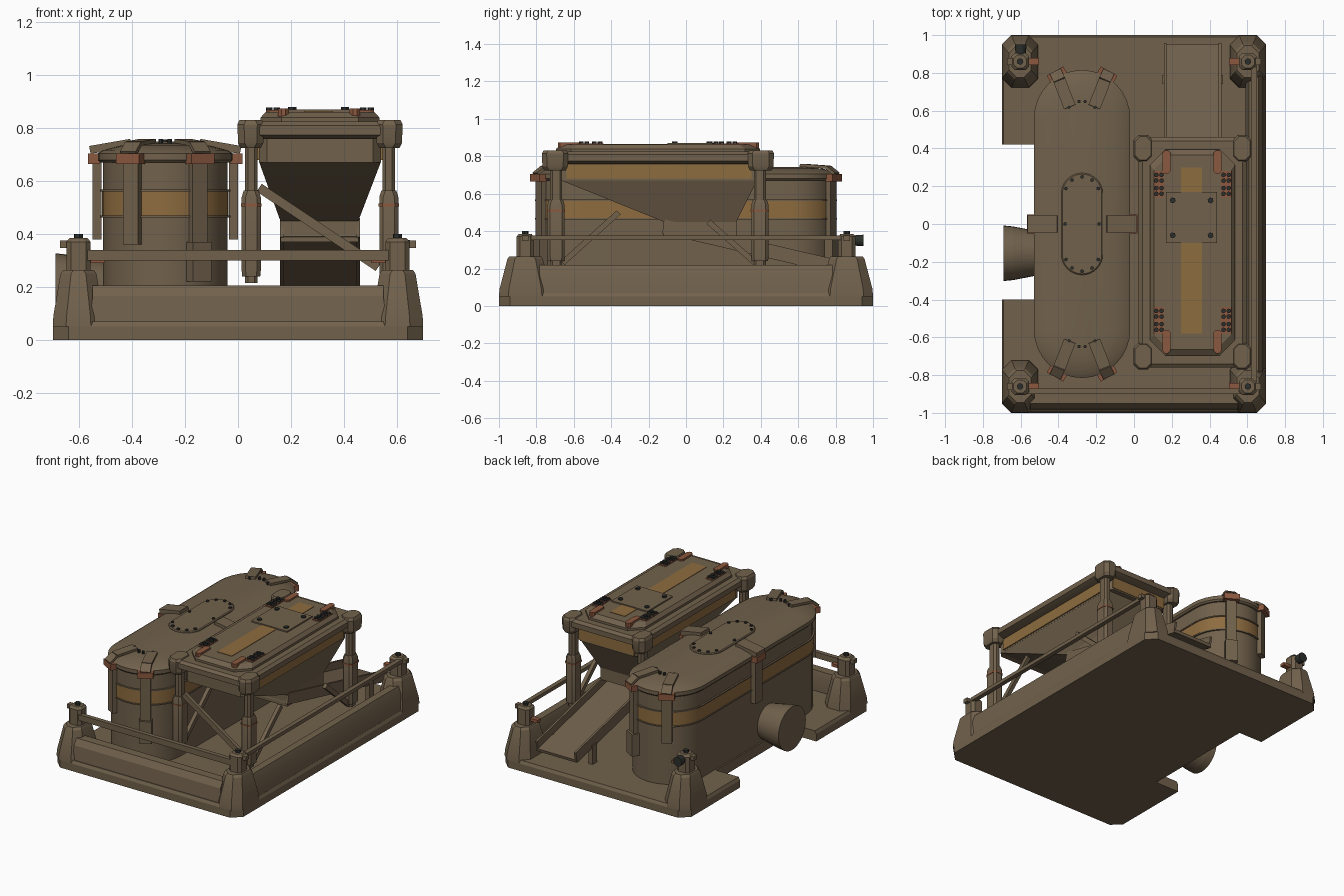
import bpy, math
from mathutils import Vector

if "Cube" in bpy.data.objects:
    bpy.data.objects.remove(bpy.data.objects["Cube"])


def material(name, r, g, b):
    m = bpy.data.materials.new(name)
    m.use_nodes = True
    m.diffuse_color = (r, g, b, 1)
    bsdf = m.node_tree.nodes["Principled BSDF"]
    bsdf.inputs["Base Color"].default_value = (r, g, b, 1)
    bsdf.inputs["Roughness"].default_value = 0.8
    return m


BROWN = material("drab brown", 0.165, 0.12, 0.072)
OCHRE = material("ochre stripe", 0.27, 0.15, 0.05)
RUST = material("rust red", 0.26, 0.098, 0.05)
DARK = material("dark steel", 0.025, 0.028, 0.025)
made = []


def loft(name, rings, mat=BROWN):
    """Closed solid through matching rings of points."""
    n = len(rings[0])
    faces = [tuple(reversed(range(n))), tuple(range(len(rings) * n - n, len(rings) * n))]
    for k in range(len(rings) - 1):
        for i in range(n):
            j = (i + 1) % n
            faces.append((k * n + i, k * n + j, k * n + n + j, k * n + n + i))
    me = bpy.data.meshes.new(name)
    me.from_pydata([tuple(p) for r in rings for p in r], [], faces)
    me.materials.append(mat)
    ob = bpy.data.objects.new(name, me)
    bpy.context.collection.objects.link(ob)
    made.append(ob)
    return ob


def rect(x0, x1, y0, y1, z, c=0.0):
    """Rectangle ring, with cut corners when c is given."""
    if not c:
        return [(x0, y0, z), (x1, y0, z), (x1, y1, z), (x0, y1, z)]
    return [(x0 + c, y0, z), (x1 - c, y0, z), (x1, y0 + c, z), (x1, y1 - c, z),
            (x1 - c, y1, z), (x0 + c, y1, z), (x0, y1 - c, z), (x0, y0 + c, z)]


def box(name, x0, x1, y0, y1, z0, z1, mat=BROWN, c=0.0):
    return loft(name, [rect(x0, x1, y0, y1, z0, c), rect(x0, x1, y0, y1, z1, c)], mat)


def stadium(cx, r, half, z, n=16):
    pts = []
    for s, start in ((1, 0), (-1, math.pi)):
        for i in range(n + 1):
            a = start + math.pi * i / n
            pts.append((cx + r * math.cos(a), s * half + r * math.sin(a), z))
    return pts


def beam(name, a, b, w, h, mat=BROWN, side=None):
    """Straight bar from a to b; w runs along side, h across it."""
    a, b = Vector(a), Vector(b)
    d = (b - a).normalized()
    s = Vector(side).normalized() if side else Vector((0, 0, 1)).cross(d).normalized()
    t = d.cross(s) * h / 2
    s = s * w / 2
    return loft(name, [[p - s - t, p + s - t, p + s + t, p - s + t] for p in (a, b)], mat)


def rod(name, a, b, r0, r1=None, mat=BROWN, n=8):
    a, b = Vector(a), Vector(b)
    d = (b - a).normalized()
    s = d.orthogonal().normalized()
    t = d.cross(s)
    ring = [(s * math.cos(2 * math.pi * i / n) + t * math.sin(2 * math.pi * i / n)) for i in range(n)]
    return loft(name, [[a + v * r0 for v in ring], [b + v * (r1 or r0) for v in ring]], mat)


def bolt(x, y, z, r=0.012):
    rod("bolt", (x, y, z - 0.01), (x, y, z + 0.008), r, r, DARK, 6)


# Base slab with a notch on the tank side
def slab(e, z):
    x, y, c = 0.7 - e, 1 - e, 0.06
    return [(-x + c, -y, z), (x - c, -y, z), (x, -y + c, z), (x, y - c, z), (x - c, y, z), (-x + c, y, z),
            (-x, y - c, z), (-x, 0.42, z), (-0.52, 0.42, z), (-0.52, -0.4, z), (-x, -0.4, z), (-x, -y + c, z)]


loft("base_slab", [slab(0, 0), slab(0, 0.05), slab(0.01, 0.07)])

# Low walls on the front and on the hopper side
loft("front_wall", [rect(-0.56, 0.56, -0.985, -0.88, 0.06), rect(-0.55, 0.55, -0.975, -0.88, 0.165),
                    rect(-0.55, 0.55, -0.95, -0.89, 0.205)])
loft("side_wall", [rect(0.59, 0.69, -0.82, 0.82, 0.06), rect(0.59, 0.68, -0.82, 0.82, 0.165),
                   rect(0.61, 0.66, -0.82, 0.82, 0.22)])

# Corner posts, rails and rail fittings
for sx in (-1, 1):
    for sy in (-1, 1):
        x, y = 0.603 * sx, 0.86 * sy
        loft("corner_post", [rect(x - w, x + w, y - l, y + l, z, c) for w, l, z, c in
                             ((0.097, 0.14, 0.05, 0.05), (0.095, 0.137, 0.09, 0.05), (0.068, 0.095, 0.25, 0.04),
                              (0.058, 0.085, 0.265, 0.04))])
        loft("post_column", [rect(x - w, x + w, y - w, y + w, z, 0.018) for w, z in
                             ((0.046, 0.26), (0.046, 0.37), (0.034, 0.385))])
        bolt(x, y, 0.392, 0.018)
        beam("post_peg", (x, y, 0.362), (x + 0.07 * sx, y, 0.362), 0.035, 0.028)
        beam("post_tab", (x - 0.045 * sx, y, 0.3), (x - 0.1 * sx, y, 0.3), 0.035, 0.02, RUST)
beam("front_rail", (-0.58, -0.885, 0.32), (0.58, -0.885, 0.32), 0.03, 0.04)
beam("side_rail", (0.635, -0.83, 0.365), (0.635, 0.83, 0.365), 0.03, 0.024)
rod("work_lamp", (-0.6, 0.88, 0.35), (-0.6, 0.95, 0.35), 0.027, 0.032, DARK, 12)

# Tank with band, lid and oval hatch
TX, HALF = -0.275, 0.56


def tank_part(name, layers, mat=BROWN):
    return loft(name, [stadium(TX, r, HALF, z) for r, z in layers], mat)


tank_part("tank_body", [(0.235, 0.005), (0.235, 0.7)])
tank_part("tank_band", [(0.24, 0.47), (0.24, 0.56)], OCHRE)
for z in (0.463, 0.56):
    tank_part("band_rim", [(0.246, z), (0.246, z + 0.008)])
tank_part("tank_lid", [(0.245, 0.67), (0.255, 0.68), (0.255, 0.705), (0.235, 0.717), (0.17, 0.734), (0.09, 0.742)])
loft("hatch", [stadium(TX, 0.11, 0.16, 0.73), stadium(TX, 0.11, 0.16, 0.745), stadium(TX, 0.104, 0.16, 0.75)])
for i in range(5):
    a = math.pi * (i + 0.5) / 5
    for s in (-1, 1):
        bolt(TX + 0.09 * math.cos(a), s * (0.16 + 0.09 * math.sin(a)), 0.75, 0.01)
for s in (-1, 1):
    bolt(TX + 0.09 * s, 0, 0.75, 0.01)

# Clamp straps on the rounded ends
for sx in (-1, 1):
    for sy in (-1, 1):
        def at(dx, y, z):
            return (TX + sx * dx, sy * y, z)
        out = Vector((sx * 0.135, sy * 0.235, 0)).normalized()
        tangent = Vector((-out.y, out.x, 0))
        centre = Vector((TX, sy * HALF, 0))
        beam("lid_strap", at(0.065, 0.62, 0.752), at(0.12, 0.76, 0.742), 0.065, 0.016)
        beam("lid_strap_end", at(0.12, 0.76, 0.742), at(0.14, 0.805, 0.705), 0.065, 0.016)
        p = centre + out * 0.265
        up = Vector((0, 0, 1))
        beam("strap_bracket", p + up * 0.665, p + up * 0.705, 0.1, 0.045, RUST, tangent)
        p = centre + out * 0.25
        beam("end_strap", p + up * 0.36, p + up * 0.67, 0.065, 0.03, BROWN, tangent)
        if sx == 1:
            p = centre + out * 0.255
            beam("strap_foot", p + up * 0.22, p + up * 0.37, 0.08, 0.05, BROWN, tangent)
        for k in (-0.03, 0.03):
            q = centre + out * 0.085 + tangent * k
            bolt(q.x, q.y, 0.752, 0.009)

# Saddle straps across the long sides
for s in (-1, 1):
    def sx_(d):
        return TX + s * d
    beam("saddle_arm", (sx_(0.13), 0, 0.745), (sx_(0.285), 0, 0.718), 0.09, 0.03)
    beam("saddle_strap", (sx_(0.258), 0, 0.38), (sx_(0.258), 0, 0.7), 0.075, 0.035, BROWN, (0, 1, 0))
    beam("saddle_bracket", (sx_(0.27), 0, 0.665), (sx_(0.27), 0, 0.705), 0.1, 0.045, RUST, (0, 1, 0))

# Flared outlet pipe
rod("outlet_pipe", (-0.5, -0.155, 0.18), (-0.64, -0.155, 0.18), 0.115, 0.142, n=32)
rod("outlet_rim", (-0.64, -0.155, 0.18), (-0.69, -0.155, 0.18), 0.142, 0.147, n=32)

# Hopper: box, funnel, throat, frame and raised cover
HX, HY = 0.31, -0.15
box("hopper_box", 0.08, 0.54, -0.7, 0.41, 0.67, 0.8, c=0.03)
loft("hopper_funnel", [rect(0.16, 0.455, -0.12, 0.27, 0.45), rect(0.08, 0.54, -0.67, 0.38, 0.672)])
box("hopper_throat", 0.16, 0.455, -0.12, 0.27, 0.37, 0.45)
for x in (0.077, 0.543):
    box("side_stripe", x - 0.004, x + 0.004, -0.64, 0.35, 0.68, 0.755, OCHRE)
box("back_stripe", 0.1, 0.52, 0.407, 0.414, 0.68, 0.755, OCHRE)
loft("hopper_frame", [rect(HX - w, HX + w, HY - l, HY + l, z, 0.05) for w, l, z in
                      ((0.255, 0.58, 0.76), (0.285, 0.61, 0.775), (0.285, 0.61, 0.81), (0.265, 0.59, 0.825))])
loft("hopper_cover", [rect(HX - w, HX + w, HY - l, HY + l, z, 0.08) for w, l, z in
                      ((0.225, 0.545, 0.82), (0.225, 0.545, 0.84), (0.205, 0.515, 0.862))])
box("cover_stripe", 0.25, 0.36, -0.58, 0.3, 0.858, 0.865, OCHRE)
box("cover_plate", 0.17, 0.44, -0.1, 0.17, 0.858, 0.871)
for sx in (-1, 1):
    for y in (-0.06, 0.125):
        bolt(HX - 0.005 + sx * 0.1, y, 0.872, 0.016)
    for sy in (-1, 1):
        x, y = HX - 0.003 + sx * 0.135, HY + sy * 0.475
        box("latch_handle", x - 0.02, x + 0.02, y - 0.06, y + 0.065, 0.84, 0.874, RUST, 0.012)
        x, y = HX + sx * 0.178, HY + sy * 0.36
        box("hinge_plate", x - 0.027, x + 0.027, y - 0.07, y + 0.07, 0.85, 0.868, RUST)
        for dx in (-0.014, 0.014):
            for dy in (-0.05, -0.02, 0.02, 0.05):
                bolt(x + dx, y + dy, 0.87, 0.013)

# Hopper legs with corner caps and sleeves
for sx in (-1, 1):
    for sy in (-1, 1):
        x, y = HX + sx * 0.26, HY + sy * 0.545
        cx, cy = HX + sx * 0.262, HY + sy * 0.55
        loft("corner_cap", [rect(cx - w, cx + w, cy - w - 0.02, cy + w + 0.02, z, 0.025) for w, z in
                            ((0.038, 0.725), (0.048, 0.745), (0.05, 0.815), (0.042, 0.832))])
        box("leg_post", x - 0.024, x + 0.024, y - 0.032, y + 0.032, 0.215, 0.75, c=0.012)
        loft("leg_sleeve", [rect(x - w, x + w, y - w - 0.01, y + w + 0.01, z, 0.015) for w, z in
                            ((0.034, 0.24), (0.036, 0.26), (0.036, 0.54), (0.028, 0.565))])
        box("leg_strap", x - 0.039, x + 0.039, y - 0.049, y + 0.049, 0.505, 0.515, RUST, 0.015)

# Diagonal braces
beam("front_brace", (0.08, -0.695, 0.575), (0.53, -0.695, 0.275), 0.025, 0.035)
for x in (0.05, 0.57):
    beam("side_brace", (x, -0.66, 0.23), (x, -0.36, 0.5), 0.025, 0.03)
    beam("side_brace", (x, 0.37, 0.23), (x, 0.12, 0.45), 0.025, 0.03)

# Discharge chute with side walls and feet
TOP, END = (-0.12, 0.40), (0.95, 0.15)
beam("chute_floor", (HX, *TOP), (HX, *END), 0.3, 0.02)
for x in (0.165, 0.455):
    beam("chute_wall", (x, TOP[0], TOP[1] + 0.025), (x, END[0], END[1] + 0.025), 0.014, 0.075)
    box("chute_foot", x - 0.015, x + 0.015, 0.74, 0.79, 0.06, 0.2)

# Smooth the round shells and keep hard edges
bpy.ops.object.select_all(action="DESELECT")
for ob in made:
    ob.select_set(True)
bpy.context.view_layer.objects.active = made[0]
bpy.ops.object.shade_smooth_by_angle(angle=math.radians(25))
